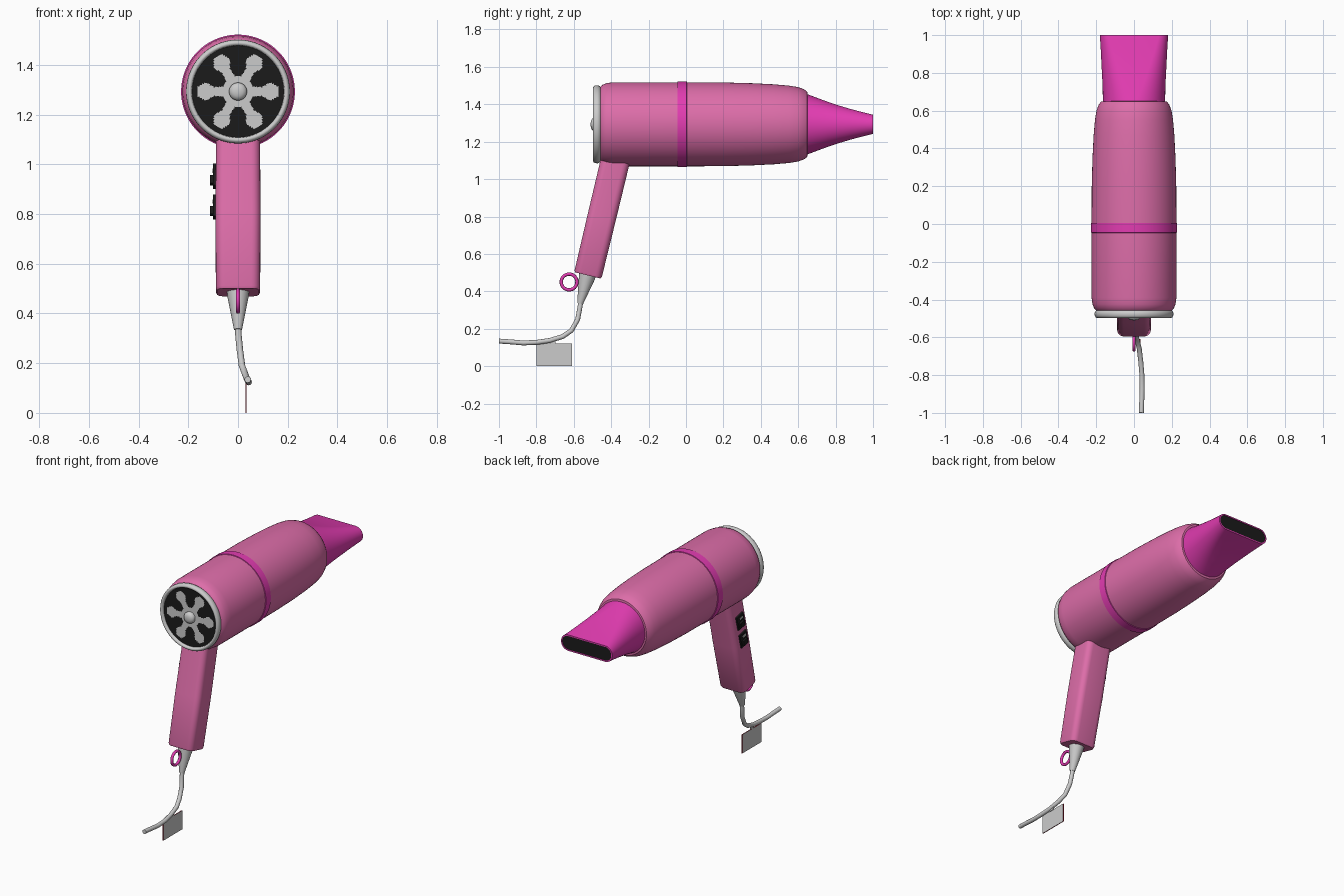
import bpy, bmesh, math
from mathutils import Vector

if "Cube" in bpy.data.objects:
    bpy.data.objects.remove(bpy.data.objects["Cube"])

CZ = 1.293  # height of the barrel axis


def material(name, rgb):
    m = bpy.data.materials.new(name)
    m.diffuse_color = (*rgb, 1)
    m.use_nodes = True
    m.node_tree.nodes["Principled BSDF"].inputs["Base Color"].default_value = m.diffuse_color
    return m


PINK = material("pink", (0.73, 0.155, 0.40))
MAGENTA = material("magenta", (0.76, 0.045, 0.44))
GREY = material("light grey", (0.60, 0.60, 0.60))
BLACK = material("black", (0.011, 0.011, 0.011))
RED = material("red", (0.35, 0.01, 0.03))


def finish(name, bm, mats, angle=35):
    bmesh.ops.recalc_face_normals(bm, faces=bm.faces)
    me = bpy.data.meshes.new(name)
    bm.to_mesh(me)
    bm.free()
    for m in mats:
        me.materials.append(m)
    ob = bpy.data.objects.new(name, me)
    bpy.context.collection.objects.link(ob)
    bpy.ops.object.select_all(action='DESELECT')
    ob.select_set(True)
    bpy.context.view_layer.objects.active = ob
    bpy.ops.object.shade_smooth_by_angle(angle=math.radians(angle))
    return ob


def loft(name, rings, mat, caps=(True, True), angle=35):
    """Skin a list of equal-length point rings."""
    bm = bmesh.new()
    vs = [[bm.verts.new(p) for p in r] for r in rings]
    n = len(vs[0])
    for a, b in zip(vs, vs[1:]):
        for i in range(n):
            j = (i + 1) % n
            bm.faces.new((a[i], a[j], b[j], b[i]))
    if caps[0]:
        bm.faces.new(vs[0])
    if caps[1]:
        bm.faces.new(vs[-1])
    return finish(name, bm, [mat], angle)


def slot(y, rx, rz, n=48):
    """Stadium-shaped ring around the barrel axis (a circle if rx == rz)."""
    pts = []
    for i in range(n):
        a = (i + 0.5) * math.tau / n
        x = math.copysign(rx - rz, math.cos(a)) + rz * math.cos(a)
        pts.append((x, y, CZ + rz * math.sin(a)))
    return pts


def lathe(name, profile, mat, caps=(True, True), angle=35):
    return loft(name, [slot(y, r, r, 64) for y, r in profile], mat, caps, angle)


# Barrel and centre band
lathe("barrel", [(-0.465, 0.19), (-0.46, 0.198), (-0.445, 0.212), (-0.425, 0.22),
                 (-0.39, 0.225), (0.0, 0.225), (0.2, 0.224), (0.35, 0.220), (0.47, 0.214),
                 (0.55, 0.207), (0.60, 0.199), (0.63, 0.188), (0.648, 0.175), (0.65, 0.163)], PINK)
lathe("centre_band", [(-0.048, 0.22), (-0.045, 0.229), (0.004, 0.229), (0.007, 0.22)], MAGENTA)

# Flat nozzle with a dark outlet
loft("nozzle", [slot(0.64, 0.165, 0.165), slot(0.70, 0.166, 0.142), slot(0.76, 0.168, 0.120),
                slot(0.82, 0.171, 0.100), slot(0.88, 0.174, 0.082), slot(0.94, 0.177, 0.066),
                slot(1.0, 0.181, 0.051), slot(1.0, 0.173, 0.043), slot(0.985, 0.173, 0.043)],
     MAGENTA, (True, False))
loft("nozzle_outlet", [slot(0.985, 0.174, 0.044), slot(0.997, 0.174, 0.044)], BLACK)

# Intake rim and hub
lathe("intake_rim", [(-0.455, 0.195), (-0.462, 0.205), (-0.472, 0.209), (-0.486, 0.208),
                     (-0.495, 0.202), (-0.498, 0.195), (-0.494, 0.187), (-0.475, 0.183)],
      GREY, (False, False), 60)
lathe("intake_hub", [(-0.47, 0.036), (-0.492, 0.036), (-0.502, 0.030), (-0.508, 0.019),
                     (-0.510, 0.006)], GREY, angle=60)

# Intake grille: polar grid, six light arms on black
bm = bmesh.new()
N, R = 144, 24
grid = [[bm.verts.new((0.187 * (k + 1) / R * math.cos(i * math.tau / N), -0.482,
                       CZ + 0.187 * (k + 1) / R * math.sin(i * math.tau / N)))
         for i in range(N)] for k in range(R)]
bm.faces.new(grid[0]).material_index = 1
for k in range(R - 1):
    r = 0.187 * (k + 1.5) / R
    for i in range(N):
        j = (i + 1) % N
        f = bm.faces.new((grid[k][i], grid[k][j], grid[k + 1][j], grid[k + 1][i]))
        off = (i + 0.5) * math.tau / N % (math.pi / 3)
        off = min(off, math.pi / 3 - off)
        side = r * math.sin(off)
        width = 0.019 + 0.017 * max(0, 1 - abs(r - 0.135) / 0.035)
        if r < 0.062 or (r < 0.163 and side < width):
            f.material_index = 1
finish("intake_grille", bm, [BLACK, GREY])

# Handle: rounded section swept along a leaning axis
AXIS = Vector((0, -0.145, -0.605)).normalized()
ACROSS = Vector((0, -AXIS.z, AXIS.y))
TOP = Vector((0, -0.38, 1.09))


def handle_ring(t, hx, hv, rad):
    pts = []
    for q, (sx, sv) in enumerate(((1, 1), (-1, 1), (-1, -1), (1, -1))):
        for s in range(6):
            a = (q + s / 5) * math.pi / 2
            p = TOP + AXIS * t + ACROSS * (sv * (hv - rad) + rad * math.sin(a))
            p.x = sx * (hx - rad) + rad * math.cos(a)
            pts.append(p)
    return pts


loft("handle", [handle_ring(-0.06, 0.088, 0.078, 0.036), handle_ring(0.30, 0.091, 0.077, 0.036),
                handle_ring(0.612, 0.089, 0.075, 0.036), handle_ring(0.622, 0.084, 0.070, 0.031)],
     PINK, angle=40)


def box(name, centre, size, mats, tilt=False):
    """Box, optionally leaning with the handle (size is x, across, along)."""
    bm = bmesh.new()
    bmesh.ops.create_cube(bm, size=1)
    for v in bm.verts:
        x, y, z = (c * s for c, s in zip(v.co, size))
        v.co = Vector(centre) + (ACROSS * y - AXIS * z + Vector((x, 0, 0)) if tilt
                                 else Vector((x, y, z)))
    if len(mats) > 1:  # second colour on the narrow edges
        for f in bm.faces:
            f.normal_update()
            f.material_index = 0 if abs(f.normal.x) > 0.5 else 1
    return finish(name, bm, mats)


# Two switches on the left side of the handle
for label, z in (("upper", 0.952), ("lower", 0.828)):
    y = TOP.y + (z - TOP.z) * 0.24
    box(label + "_switch_plate", (-0.092, y, z), (0.016, 0.068, 0.088), [BLACK], True)
    box(label + "_switch_button", (-0.104, y, z - 0.016), (0.018, 0.04, 0.032), [BLACK], True)
    box(label + "_switch_mark", (-0.101, y, z + 0.022), (0.004, 0.03, 0.010), [GREY], True)


def tube(name, path, radii, mat, n=12):
    """Round tube with a radius per path point."""
    path = [Vector(p) for p in path]
    rings = []
    for i, p in enumerate(path):
        d = (path[min(i + 1, len(path) - 1)] - path[max(i - 1, 0)]).normalized()
        side = Vector((1, 0, 0))
        side = (side - d * side.dot(d)).normalized()
        up = d.cross(side)
        rings.append([p + radii[i] * (side * math.cos(k * math.tau / n) + up * math.sin(k * math.tau / n))
                      for k in range(n)])
    return loft(name, rings, mat, angle=50)


# Strain relief and cord
tube("strain_relief", [(0, -0.524, 0.50), (0, -0.531, 0.47), (0, -0.566, 0.335)],
     [0.046, 0.043, 0.016], GREY, 20)
cord = [(0, -0.56, 0.36), (0.002, -0.568, 0.31), (0.008, -0.579, 0.25), (0.016, -0.613, 0.19),
        (0.028, -0.66, 0.158), (0.036, -0.73, 0.137), (0.042, -0.80, 0.127),
        (0.043, -0.87, 0.124), (0.041, -0.94, 0.130), (0.039, -1.0, 0.134)]
tube("cord", cord, [0.013] * len(cord), GREY)


def hoop(name, centre, major, minor, mat):
    """Torus lying in the y-z plane."""
    bpy.ops.mesh.primitive_torus_add(location=centre, rotation=(0, math.pi / 2, 0),
                                     major_radius=major, minor_radius=minor,
                                     major_segments=32, minor_segments=10)
    ob = bpy.context.object
    ob.name = name
    ob.data.materials.append(mat)
    bpy.ops.object.shade_smooth_by_angle(angle=math.radians(60))


# Hanging loop and cord tag
hoop("hanging_loop", (0, -0.625, 0.45), 0.042, 0.009, MAGENTA)
box("cord_tag", (0.032, -0.705, 0.06), (0.005, 0.19, 0.12), [GREY, RED])
box("tag_clip", (0.034, -0.712, 0.128), (0.008, 0.03, 0.022), [GREY])
